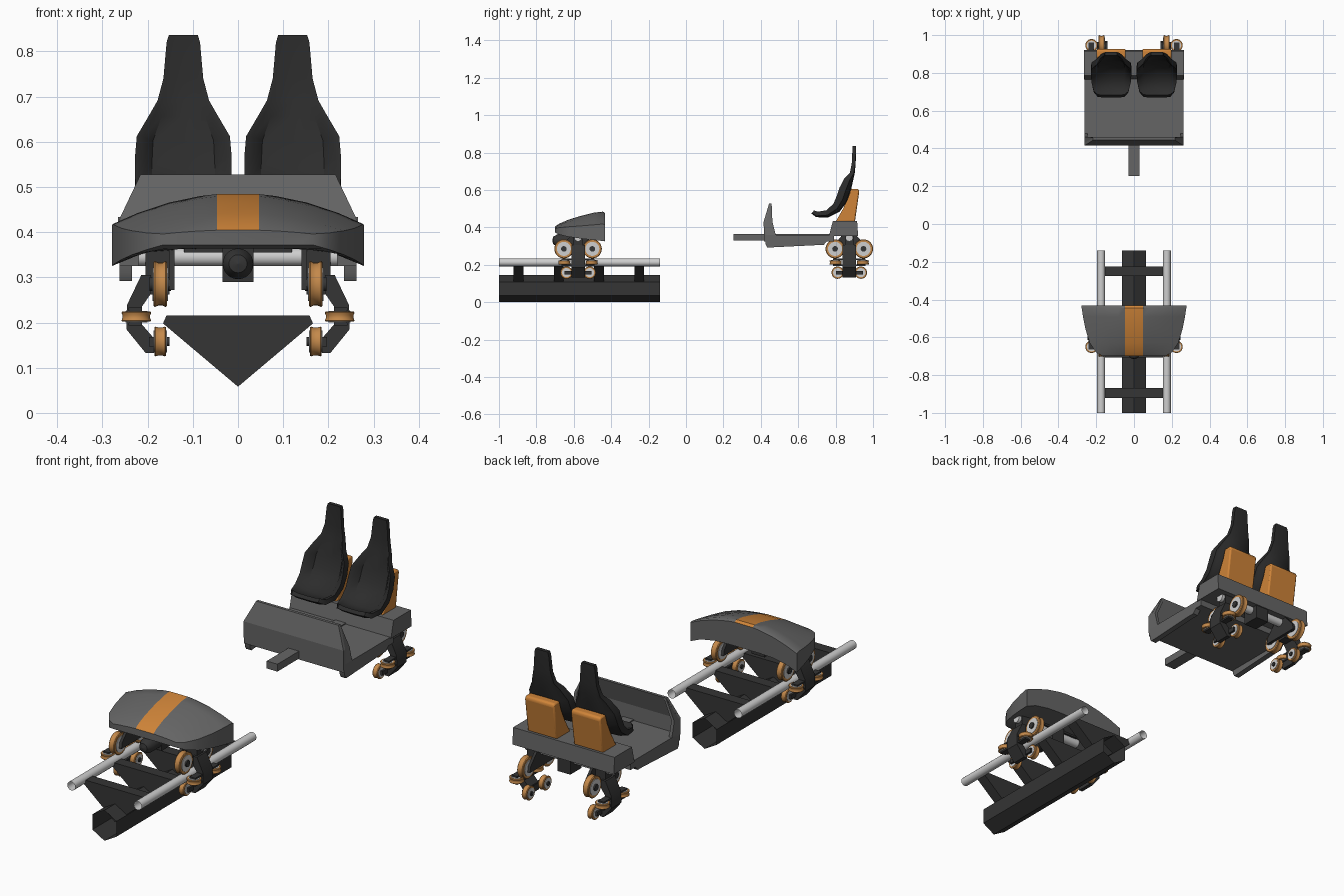
import bpy, bmesh, math
from mathutils import Vector, Matrix

if "Cube" in bpy.data.objects:
    bpy.data.objects.remove(bpy.data.objects["Cube"])


def material(name, rgb):
    m = bpy.data.materials.new(name)
    m.diffuse_color = (*rgb, 1)
    m.use_nodes = True
    m.node_tree.nodes["Principled BSDF"].inputs["Base Color"].default_value = m.diffuse_color
    return m


GREY = material("body grey", (0.13, 0.13, 0.13))
BLACK = material("frame black", (0.035, 0.035, 0.035))
SEAT = material("seat black", (0.025, 0.025, 0.025))
ORANGE = material("orange", (0.62, 0.23, 0.04))
TYRE = material("tyre tan", (0.55, 0.25, 0.07))
STEEL = material("light steel", (0.62, 0.62, 0.62))


def finish(bm, name, mats, angle=35, fix=True):
    if fix:
        bmesh.ops.recalc_face_normals(bm, faces=bm.faces)
    me = bpy.data.meshes.new(name)
    bm.to_mesh(me)
    bm.free()
    for m in mats if isinstance(mats, list) else [mats]:
        me.materials.append(m)
    me.polygons.foreach_set("use_smooth", [True] * len(me.polygons))
    me.set_sharp_from_angle(angle=math.radians(angle))
    ob = bpy.data.objects.new(name, me)
    bpy.context.collection.objects.link(ob)
    return ob


def prism(name, pts, a, b, axis, mat):
    """Extrude a 2D outline: (y,z) points along x, or (x,z) points along y."""
    bm = bmesh.new()
    put = (lambda p, t: (t, p[0], p[1])) if axis == "x" else (lambda p, t: (p[0], t, p[1]))
    A = [bm.verts.new(put(p, a)) for p in pts]
    B = [bm.verts.new(put(p, b)) for p in pts]
    n = len(pts)
    bm.faces.new(A)
    bm.faces.new(B)
    for i in range(n):
        bm.faces.new((A[i], A[(i + 1) % n], B[(i + 1) % n], B[i]))
    return finish(bm, name, mat)


def box(name, x, y, z, mat):
    return prism(name, [(x[0], z[0]), (x[1], z[0]), (x[1], z[1]), (x[0], z[1])], y[0], y[1], "y", mat)


def lathe(name, prof, centre, axis, mat, n=24, closed=False, phase=0.0):
    """Spin (radius, height) points around an axis through centre."""
    bm = bmesh.new()
    rot = Vector((0, 0, 1)).rotation_difference(Vector(axis)).to_matrix()
    rings = []
    for r, h in prof:
        ang = [2 * math.pi * i / n + phase for i in range(n)]
        rings.append([bm.verts.new(rot @ Vector((r * math.cos(t), r * math.sin(t), h)) + Vector(centre))
                      for t in ang])
    for k in range(len(rings) if closed else len(rings) - 1):
        P, Q = rings[k], rings[(k + 1) % len(rings)]
        for i in range(n):
            bm.faces.new((P[i], P[(i + 1) % n], Q[(i + 1) % n], Q[i]))
    return finish(bm, name, mat)


def cyl(name, r, length, centre, axis, mat, n=20):
    h = length / 2
    return lathe(name, [(0.0005, -h), (r, -h), (r, h), (0.0005, h)], centre, axis, mat, n)


def wheel(name, r, w, centre, axis):
    h = w / 2
    # grooved tyre ring, steel disc, dark hub
    lathe(name + "_tyre", [(r * .72, -h), (r * .94, -h), (r, -h * .8), (r * .93, -h * .3), (r * .93, h * .3),
                           (r, h * .8), (r * .94, h), (r * .72, h)], centre, axis, TYRE, 28, True)
    cyl(name + "_disc", r * .74, w * 1.15, centre, axis, STEEL, 24)
    cyl(name + "_hub", r * .3, w * 1.6, centre, axis, BLACK, 12)


# ---- track: open hexagonal spine, two open rails, triangular ties
lathe("track_spine", [(0.0725, -0.43), (0.0725, 0.43)], (0, -0.57, 0.0725), (0, 1, 0), BLACK, 6, phase=math.pi / 6)
spine = bpy.data.objects["track_spine"]
zs = [v.co.z for v in spine.data.vertices]
if max(zs) - min(zs) < 0.14:  # keep a corner pointing up
    spine.data.transform(Matrix.Translation((0, -0.57, 0.0725)) @ Matrix.Rotation(math.pi / 6, 4, 'Y')
                         @ Matrix.Translation((0, 0.57, -0.0725)))
for s in (1, -1):
    lathe("track_rail", [(0.021, -0.43), (0.021, 0.43)], (s * 0.174, -0.57, 0.213), (0, 1, 0), STEEL, 12)
for y in (-0.895, -0.68, -0.465, -0.25):
    prism("track_tie", [(-.158, .216), (.158, .216), (.166, .198), (0, .058), (-.166, .198)],
          y - .026, y + .026, "y", BLACK)


# ---- wheel bogie
def bogie(tag, y0):
    cyl(tag + "_axle", 0.02, 0.44, (0, y0, 0.345), (1, 0, 0), STEEL)
    for s in (1, -1):
        for d in (1, -1):
            wheel(tag + "_running_wheel", 0.051, 0.03, (s * .172, y0 + d * .076, .285), (1, 0, 0))
            wheel(tag + "_guide_wheel", 0.033, 0.022, (s * .225, y0 + d * .073, .213), (0, 0, 1))
            wheel(tag + "_upstop_wheel", 0.033, 0.026, (s * .172, y0 + d * .062, .158), (1, 0, 0))
        # central knuckle and inner plate carrying the running wheels
        box(tag + "_knuckle", sorted((s * .152, s * .205)), (y0 - .024, y0 + .024), (.262, .37), BLACK)
        prism(tag + "_inner_plate", [(y0 - .095, .272), (y0 + .095, .272), (y0 + .09, .3), (y0 + .03, .365),
                                     (y0 - .03, .365), (y0 - .09, .3)], s * .14, s * .153, "x", BLACK)
        # arm wrapping around the rail
        arm = [(.192, .305), (.214, .305), (.246, .238), (.247, .185), (.204, .132), (.186, .132),
               (.186, .165), (.212, .195), (.212, .236), (.192, .265)]
        prism(tag + "_arm", [(s * x, z) for x, z in arm], y0 - .036, y0 + .036, "y", BLACK)
        # guide and upstop wheel carriers
        for z in (.197, .229):
            box(tag + "_guide_plate", sorted((s * .212, s * .242)), (y0 - .088, y0 + .088), (z - .004, z + .004), BLACK)
        box(tag + "_upstop_bar", sorted((s * .187, s * .197)), (y0 - .072, y0 + .072), (.147, .168), BLACK)


bogie("front", -0.577)
bogie("rear", 0.873)

# couplers on the axles
box("front_coupler_block", (-.034, .034), (-.62, -.54), (.29, .366), BLACK)
lathe("front_coupler", [(.0005, -.02), (.034, -.02), (.034, .085), (.02, .11), (.0005, .115)],
      (0, -.6, .33), (0, -1, 0), BLACK)
box("rear_coupler_block", (-.034, .034), (.83, .915), (.29, .366), BLACK)

# ---- nose shell: lofted sections, orange centre stripe
bm = bmesh.new()
sections = [  # y, half width, top centre z, top edge z, bottom edge z
    (-.70, .165, .405, .396, .372), (-.68, .20, .42, .398, .362), (-.63, .234, .442, .403, .35),
    (-.56, .256, .464, .408, .34), (-.49, .27, .481, .414, .332), (-.445, .277, .486, .418, .327),
    (-.432, .279, .478, .414, .325)]
loops = []
for y, w, zt, ze, zb in sections:
    xs = [-1, -.8, -.55, -.3] + [-.047 / w, .047 / w] + [.3, .55, .8, 1]
    top = [bm.verts.new((x * w, y, ze + (zt - ze) * (1 - abs(x) ** 2.0))) for x in xs]
    bot = [bm.verts.new((x * w, y, zb + (max(zb, .364) - zb) * (1 - abs(x) ** 4))) for x in reversed(xs)]
    loops.append(top + bot)
for P, Q in zip(loops, loops[1:]):
    n = len(P)
    for i in range(n):
        f = bm.faces.new((P[i], P[(i + 1) % n], Q[(i + 1) % n], Q[i]))
        f.material_index = 1 if i == 4 else 0
bm.faces.new(loops[0])
bm.faces.new(loops[-1])
finish(bm, "nose_shell", [GREY, ORANGE])
box("nose_mount", (-.12, .12), (-.6, -.55), (.355, .40), BLACK)

# ---- passenger car body
box("floor", (-.262, .262), (.425, .79), (.325, .36), GREY)
box("drawbar", (-.028, .028), (.255, .78), (.33, .365), GREY)
prism("seat_deck", [(.765, .355), (.92, .355), (.915, .434), (.785, .434)], -.266, .266, "x", GREY)
for s in (1, -1):
    prism("side_skirt", [(.425, .36), (.425, .31), (.435, .292), (.70, .305), (.735, .305), (.775, .35),
                         (.775, .36)], s * .235, s * .262, "x", GREY)
    # dash side fin
    prism("dash_fin", [(.425, .35), (.418, .43), (.444, .526), (.458, .526), (.462, .43), (.48, .36)],
          s * .247, s * .262, "x", GREY).data.transform(
        Matrix(((1, 0, 0, 0), (0, 1, 0, 0), (0, 0, 1, 0), (0, 0, 0, 1))))
# fins lean inward with the dash
for ob in bpy.data.objects:
    if ob.name.startswith("dash_fin"):
        for v in ob.data.vertices:
            if v.co.z > .43:
                v.co.x *= 1 - (v.co.z - .43) * 1.85
# dash panel
bm = bmesh.new()
rows = [(.418, .262, .325), (.415, .262, .43), (.444, .216, .527)]
grid = []
for y, w, z in rows:
    grid.append([bm.verts.new(p) for p in ((-w, y, z), (w, y, z), (w, y + .014, z), (-w, y + .014, z))])
for P, Q in zip(grid, grid[1:]):
    for i in range(4):
        bm.faces.new((P[i], P[(i + 1) % 4], Q[(i + 1) % 4], Q[i]))
bm.faces.new(grid[0])
bm.faces.new(grid[-1])
finish(bm, "dash_panel", GREY, 15)

# ---- seats: bucket shell swept up a side profile, with orange back box
stations = [  # y, z, half width, bolster depth
    (.682, .488, .070, .004), (.70, .472, .092, .012), (.755, .470, .104, .022), (.81, .498, .107, .035),
    (.845, .545, .107, .045), (.864, .60, .103, .045), (.876, .655, .074, .03), (.884, .69, .057, .008),
    (.889, .74, .044, .003), (.892, .82, .037, .002), (.892, .836, .032, .001)]
for cx in (-.121, .121):
    bm = bmesh.new()
    shell = []
    for i, (y, z, w, b) in enumerate(stations):
        p, q = stations[max(i - 1, 0)], stations[min(i + 1, len(stations) - 1)]
        t = Vector((q[0] - p[0], q[1] - p[1])).normalized()
        nrm = Vector((-t.y, t.x))
        front, back = [], []
        for u, k in ((-1, 1), (-.86, .85), (-.65, .2), (0, 0), (.65, .2), (.86, .85), (1, 1)):
            o = nrm * b * k
            front.append(bm.verts.new((cx + u * w, y + o.x, z + o.y)))
            o = nrm * (b * k * .6 - .018)
            back.append(bm.verts.new((cx + u * w, y + o.x, z + o.y)))
        shell.append(front + back[::-1])
    for P, Q in zip(shell, shell[1:]):
        n = len(P)
        for i in range(n):
            bm.faces.new((P[i], P[(i + 1) % n], Q[(i + 1) % n], Q[i]))
    bm.faces.new(shell[0])
    bm.faces.new(shell[-1])
    finish(bm, "seat_shell", SEAT, 40)
    ob = prism("seat_back_box", [(.80, .43), (.903, .43), (.927, .595), (.92, .606), (.882, .606), (.868, .56),
                                 (.84, .50)], cx - .077, cx + .077, "x", ORANGE)
    bev = ob.modifiers.new("rounded", "BEVEL")
    bev.width, bev.segments = .008, 2
